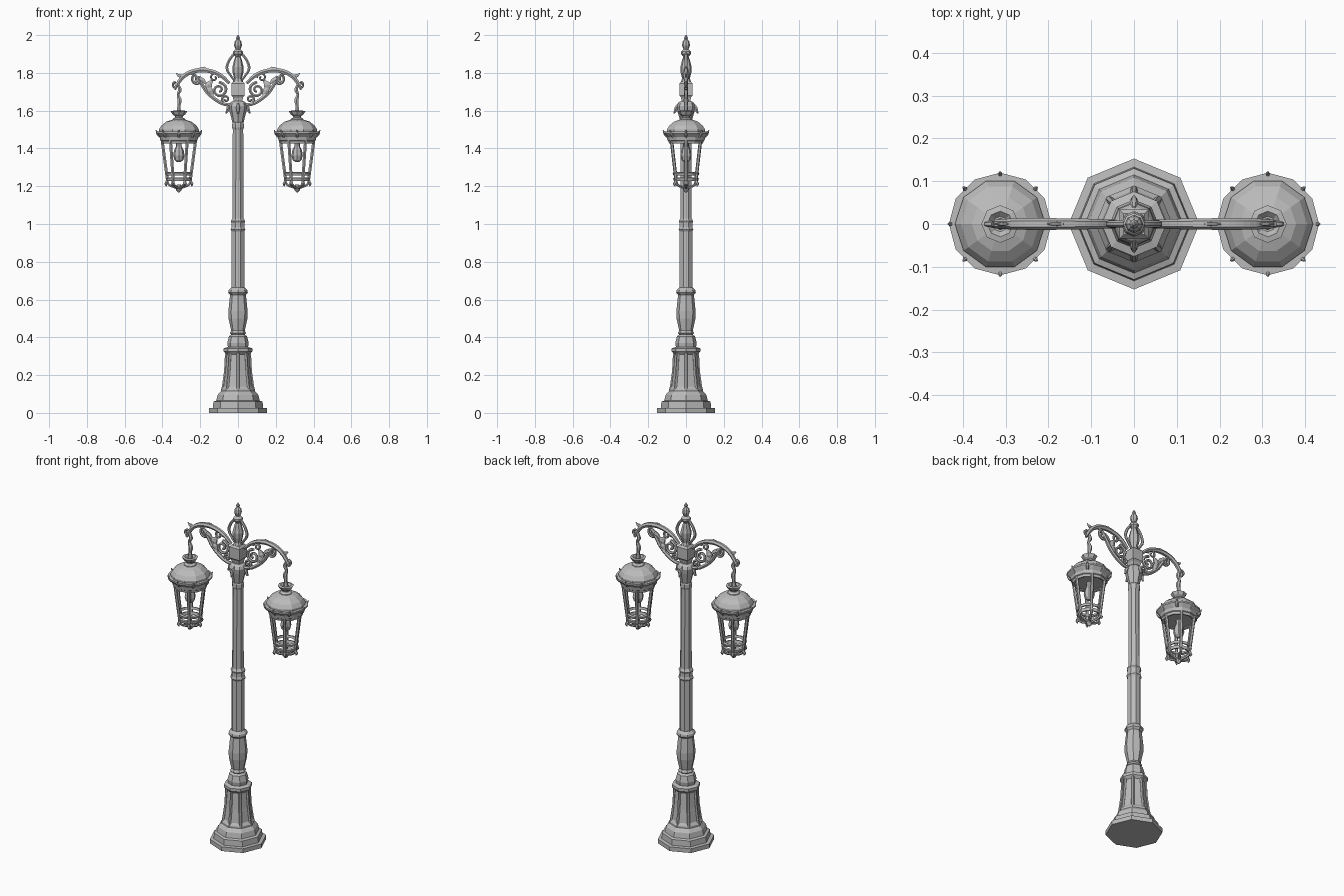
import bpy, bmesh
from math import sin, cos, pi

if "Cube" in bpy.data.objects:
    bpy.data.objects.remove(bpy.data.objects["Cube"])

grey = bpy.data.materials.new("cast_iron_grey")
grey.use_nodes = True
COLOR = (0.5, 0.5, 0.5, 1)
grey.diffuse_color = COLOR
grey.node_tree.nodes["Principled BSDF"].inputs["Base Color"].default_value = COLOR


def lathe(name, profile, sides, x=0, turn=0.0):
    """Flat-faced turned part from (radius, height) pairs."""
    bm = bmesh.new()
    rings = []
    for r, z in profile:
        rings.append([bm.verts.new((x + r * cos(turn + 2 * pi * i / sides),
                                    r * sin(turn + 2 * pi * i / sides), z)) for i in range(sides)])
    for a, b in zip(rings, rings[1:]):
        for i in range(sides):
            j = (i + 1) % sides
            bm.faces.new((a[i], a[j], b[j], b[i]))
    bm.faces.new(rings[0][::-1])
    bm.faces.new(rings[-1])
    mesh = bpy.data.meshes.new(name)
    bm.to_mesh(mesh)
    bm.free()
    mesh.materials.append(grey)
    ob = bpy.data.objects.new(name, mesh)
    bpy.context.collection.objects.link(ob)
    return ob


def tubes(name, paths, flat=1.0, res=4, straight=False):
    """One mesh of swept bars; each path is a list of (x, y, z, radius)."""
    cu = bpy.data.curves.new(name, "CURVE")
    cu.dimensions = "3D"
    cu.bevel_depth = 1
    cu.bevel_resolution = 1
    cu.resolution_u = res
    cu.use_fill_caps = True
    for path in paths:
        if straight:
            sp = cu.splines.new("POLY")
            pts = sp.points
        else:
            sp = cu.splines.new("BEZIER")
            pts = sp.bezier_points
        sp.use_smooth = False
        pts.add(len(path) - 1)
        for p, (x, y, z, r) in zip(pts, path):
            p.co = (x, y, z, 1) if straight else (x, y, z)
            p.radius = r
            if not straight:
                p.handle_left_type = p.handle_right_type = "AUTO"
    cu.materials.append(grey)
    ob = bpy.data.objects.new(name, cu)
    ob.scale.y = flat
    bpy.context.collection.objects.link(ob)
    bpy.ops.object.select_all(action="DESELECT")
    ob.select_set(True)
    bpy.context.view_layer.objects.active = ob
    bpy.ops.object.convert(target="MESH")


def spiral(s, cx, cz, r, start, turns, thick, steps=10):
    """Scroll in the arm plane, winding in from radius r."""
    out = []
    for i in range(steps + 1):
        t = i / steps
        a = start + 2 * pi * turns * t
        q = r * (1 - 0.8 * t)
        out.append((s * (cx + q * cos(a)), 0, cz + q * sin(a), thick * (1 - 0.3 * t)))
    return out


def plane_path(s, pts):
    return [(s * x, 0, z, r) for x, z, r in pts]


def radial(x, a, pts):
    """Path in the vertical plane at angle a about a lantern or the post."""
    return [(x + r * cos(a), r * sin(a), z, w) for r, z, w in pts]


# Stepped foot and panelled pedestal
lathe("foot", [(.153, 0), (.153, .025), (.133, .027), (.13, .06), (.115, .065),
               (.108, .095), (.09, .115)], 8)
lathe("pedestal", [(.09, .11), (.09, .125), (.079, .14), (.069, .22), (.062, .31),
                   (.076, .325), (.076, .342), (.05, .35)], 8)
corners = [i * pi / 4 for i in range(8)]
tubes("pedestal_corner_ribs", [radial(0, a, [(.081, .12, .009), (.067, .22, .008), (.061, .33, .009)])
                               for a in corners], res=2)

# Vase, collars and post
lathe("pedestal_neck", [(.053, .345), (.057, .37), (.048, .405), (.032, .418)], 8)
lathe("vase", [(.032, .41), (.044, .422), (.036, .435), (.05, .5), (.051, .54), (.042, .625),
               (.052, .637), (.05, .65), (.036, .665)], 8)
lathe("lower_post", [(.036, .66), (.036, .96), (.042, .97), (.037, .985), (.037, 1.005),
                     (.041, 1.015), (.032, 1.03)], 8, turn=pi / 8)
lathe("upper_post", [(.032, 1.02), (.03, 1.5), (.034, 1.51), (.034, 1.53), (.028, 1.54)], 8, turn=pi / 8)

# Capital, hub block and finial
lathe("capital", [(.028, 1.53), (.035, 1.56), (.046, 1.6), (.05, 1.625), (.042, 1.64), (.03, 1.65)], 8)
tubes("capital_leaves", [radial(0, a, [(.036, 1.64, .006), (.052, 1.615, .01), (.058, 1.595, .008),
                                       (.064, 1.585, .004)]) for a in corners[::2]], res=3)
lathe("hub_block", [(.03, 1.645), (.038, 1.67), (.048, 1.68), (.048, 1.745), (.035, 1.755)], 4, turn=pi / 4)
lathe("finial", [(.028, 1.75), (.02, 1.77), (.028, 1.8), (.03, 1.83), (.02, 1.87), (.014, 1.885),
                 (.026, 1.9), (.026, 1.912), (.013, 1.925), (.021, 1.945), (.018, 1.965),
                 (.008, 1.978), (.011, 1.985), (.002, 2.0)], 8)

# Arms, lanterns and hangers on each side
for side, s in (("left", 1), ("right", -1)):
    cx = s * .313
    tubes(side + "_arm", [
        plane_path(s, [(.045, 1.745, .009), (.09, 1.785, .012), (.15, 1.81, .013), (.22, 1.812, .014),
                       (.28, 1.788, .013), (.318, 1.745, .011), (.335, 1.712, .008)]),
        plane_path(s, [(.03, 1.63, .01), (.075, 1.635, .01), (.12, 1.66, .011), (.165, 1.7, .011),
                       (.195, 1.745, .01), (.225, 1.785, .009), (.26, 1.8, .007)]),
        plane_path(s, [(.012, 1.91, .006), (.03, 1.89, .008), (.052, 1.855, .008), (.058, 1.82, .008),
                       (.038, 1.785, .007), (.02, 1.76, .006)])])
    tubes(side + "_arm_scrolls", [
        spiral(s, .1, 1.71, .042, pi * .5, 1.5, .009),
        spiral(s, .215, 1.765, .032, pi * .4, -1.3, .008),
        spiral(s, .125, 1.775, .026, pi, -1.2, .007),
        spiral(s, .33, 1.735, .018, pi * .5, -1.2, .007),
        spiral(s, .065, 1.66, .022, -pi * .3, 1.2, .008)], res=2)
    tubes(side + "_arm_leaves", [
        plane_path(s, [(.13, 1.66, .002), (.15, 1.705, .023), (.165, 1.75, .002)]),
        plane_path(s, [(.15, 1.69, .002), (.155, 1.735, .022), (.13, 1.765, .002)]),
        plane_path(s, [(.16, 1.735, .002), (.2, 1.765, .018), (.24, 1.745, .002)]),
        plane_path(s, [(.285, 1.79, .002), (.31, 1.785, .011), (.328, 1.798, .002)]),
        plane_path(s, [(.15, 1.81, .002), (.18, 1.824, .01), (.22, 1.82, .002)])], flat=.5, res=3)
    tubes(side + "_hanger", [plane_path(s, [(.318, 1.74, .008), (.308, 1.71, .011), (.317, 1.685, .008),
                                            (.309, 1.655, .013), (.313, 1.625, .009), (.313, 1.59, .014)])])

    # Roof: neck crown, dome and flared rim with upturned points
    lathe(side + "_roof_crown", [(.036, 1.545), (.034, 1.556), (.02, 1.564), (.022, 1.572), (.034, 1.58),
                                 (.044, 1.597), (.03, 1.6), (.018, 1.588)], 8, cx)
    lathe(side + "_dome", [(.106, 1.475), (.106, 1.5), (.092, 1.522), (.066, 1.542), (.042, 1.55),
                           (.02, 1.556)], 10, cx)
    lathe(side + "_rim", [(.088, 1.435), (.098, 1.442), (.102, 1.46), (.12, 1.48), (.12, 1.489),
                          (.1, 1.49)], 12, cx)
    tubes(side + "_rim_points", [radial(cx, a, [(.1, 1.46, .006), (.112, 1.478, .009),
                                                (.122, 1.498, .002)]) for a in corners], res=2)

    # Open cage: posts, hoops and curled lower basket
    posts = [i * pi / 3 for i in range(6)]
    tubes(side + "_cage_posts", [radial(cx, a, [(.089, 1.445, .009), (.061, 1.235, .009)])
                                 for a in posts], straight=True)
    for part, r, z, h in (("upper_hoop", .09, 1.425, .016), ("lower_hoop", .067, 1.258, .013),
                          ("bottom_hoop", .064, 1.228, .016)):
        hoop = lathe(side + "_" + part, [(r, z), (r + .004, z + h)], 12, cx)
        bm = bmesh.new()
        bm.from_mesh(hoop.data)
        bmesh.ops.delete(bm, geom=[f for f in bm.faces if len(f.verts) > 4], context="FACES_ONLY")
        bm.to_mesh(hoop.data)
        bm.free()
        solid = hoop.modifiers.new("thickness", "SOLIDIFY")
        solid.thickness = .012
    tubes(side + "_basket_ribs", [radial(cx, a, [(.064, 1.235, .008), (.055, 1.21, .007), (.032, 1.198, .007),
                                                 (.008, 1.19, .007)]) for a in posts] +
          [radial(cx, a, [(.062, 1.225, .008), (.07, 1.212, .008), (.066, 1.2, .003)]) for a in posts], res=2)
    lathe(side + "_bottom_knob", [(.004, 1.168), (.014, 1.178), (.018, 1.192), (.01, 1.208)], 8, cx)

    # Hanging bulb with its socket
    lathe(side + "_bulb", [(.01, 1.328), (.024, 1.34), (.03, 1.362), (.026, 1.388), (.015, 1.412),
                           (.015, 1.44)], 8, cx)
